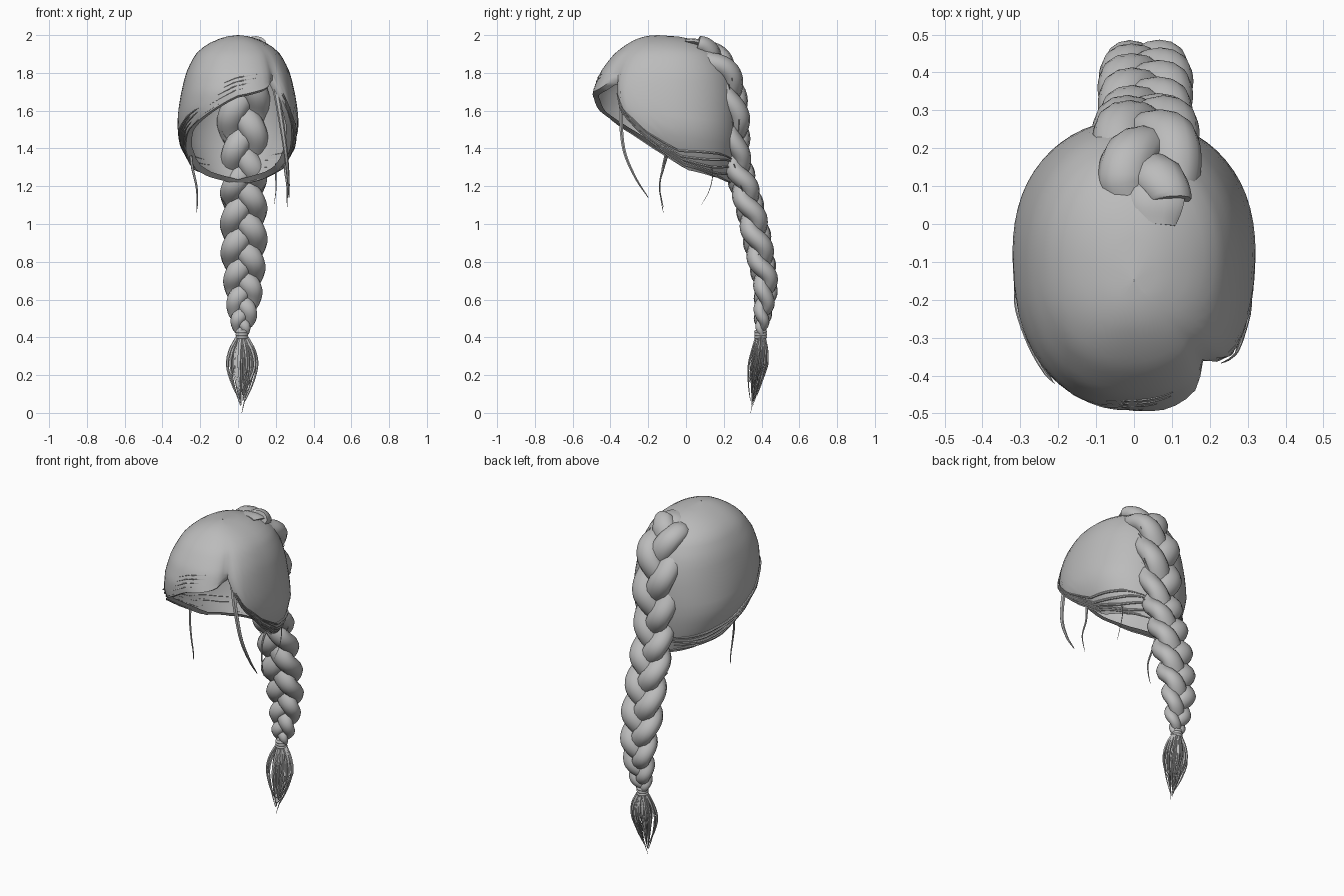
import bpy, bmesh, math, random
from mathutils import Vector

random.seed(4)
old = bpy.data.objects.get("Cube")
if old:
    bpy.data.objects.remove(old, do_unlink=True)

hair = bpy.data.materials.new("grey hair")
hair.use_nodes = True
hair.diffuse_color = (0.5, 0.5, 0.5, 1)
hair.node_tree.nodes["Principled BSDF"].inputs["Base Color"].default_value = (0.5, 0.5, 0.5, 1)


def finish(name, bm, angle=50):
    bmesh.ops.remove_doubles(bm, verts=bm.verts, dist=0.0004)
    mesh = bpy.data.meshes.new(name)
    bm.to_mesh(mesh)
    bm.free()
    mesh.materials.append(hair)
    ob = bpy.data.objects.new(name, mesh)
    bpy.context.collection.objects.link(ob)
    bpy.ops.object.select_all(action='DESELECT')
    ob.select_set(True)
    bpy.context.view_layer.objects.active = ob
    bpy.ops.object.shade_smooth_by_angle(angle=math.radians(angle))


def lookup(table, key):
    """Linear interpolation of the values that follow each key."""
    if key <= table[0][0]:
        return table[0][1:]
    for a, b in zip(table, table[1:]):
        if key <= b[0]:
            f = (key - a[0]) / (b[0] - a[0])
            return [p + (q - p) * f for p, q in zip(a[1:], b[1:])]
    return table[-1][1:]


def spline(points, steps):
    """Smooth path through the points."""
    p = [Vector(q) for q in points]
    p = [2 * p[0] - p[1]] + p + [2 * p[-1] - p[-2]]
    out = []
    for i in range(1, len(p) - 2):
        a, b, c, d = p[i - 1:i + 3]
        for k in range(steps):
            t = k / steps
            out.append(0.5 * (2 * b + (c - a) * t + (2 * a - 5 * b + 4 * c - d) * t * t
                              + (3 * b - a - 3 * c + d) * t ** 3))
    return out + [p[-2]]


def skin(bm, rings, caps=True):
    """Join closed rings of points with quads."""
    loops = [[bm.verts.new(p) for p in ring] for ring in rings]
    n = len(loops[0])
    for a, b in zip(loops, loops[1:]):
        for i in range(n):
            j = (i + 1) % n
            bm.faces.new((a[i], b[i], b[j], a[j]))
    if caps:
        bm.faces.new(loops[0])
        bm.faces.new(loops[-1][::-1])


def tube(bm, pts, radius, sides=6, flat=1.0):
    """Sweep an oval along pts; radius is a function of 0..1."""
    rings, last = [], len(pts) - 1
    for i, p in enumerate(pts):
        t = (pts[min(i + 1, last)] - pts[max(i - 1, 0)]).normalized()
        n = Vector((1, 0, 0)).cross(t)
        n = n.normalized() if n.length > 0.05 else Vector((0, 0, 1))
        s = t.cross(n)
        r = radius(i / last)
        turns = [math.tau * k / sides for k in range(sides)]
        rings.append([p + s * r * math.cos(u) + n * r * flat * math.sin(u) for u in turns])
    skin(bm, rings)


# Cap: depth below crown -> half width, front, back
TOP = 2.0
SECTIONS = [(0, 0, -.15, -.15), (.02, .1, -.26, .03), (.05, .165, -.315, .1),
            (.1, .225, -.38, .18), (.2, .275, -.455, .24), (.3, .3, -.49, .265),
            (.4, .317, -.485, .275), (.5, .322, -.43, .278), (.6, .29, -.35, .27),
            (.7, .235, -.25, .25), (.8, .12, -.08, .23)]
SECTIONS = [(math.sqrt(s[0]),) + s[1:] for s in SECTIONS]
# Hairline height around the head, in degrees from the model's left
RIM = [(-90, 1.68), (-62, 1.72), (-49, 1.775), (-41, 1.67), (-33, 1.55), (-20, 1.41),
       (0, 1.285), (30, 1.25), (60, 1.23), (90, 1.21), (120, 1.23), (150, 1.25),
       (180, 1.29), (200, 1.4), (215, 1.48), (230, 1.54), (250, 1.61), (270, 1.68)]


def rounded(v, power):
    return math.copysign(abs(v) ** power, v)


def cap_point(deg, t, lift=0.0):
    deg = (deg + 90) % 360 - 90
    z = TOP - (TOP - lookup(RIM, deg)[0]) * t ** 1.6
    w, front, back = lookup(SECTIONS, math.sqrt(max(0, TOP - z)))
    mid, half = (front + back) / 2, (back - front) / 2
    # groove at the parting, with a fuller fringe beside it
    k = 1 - 0.1 * math.exp(-((deg + 47) / 7) ** 2) * t ** 3
    k += 0.02 * math.exp(-((deg + 78) / 16) ** 2) * t ** 6
    a = math.radians(deg)
    power = 0.86 if a < 0 or a > math.pi else 0.93
    x, y = rounded(math.cos(a), power), rounded(math.sin(a), power)
    return Vector(((w * k + lift) * x, mid + (half * k + lift) * y, z))


bm = bmesh.new()
SEG, ROWS = 60, 18
rings = [[cap_point(i * 360 / SEG, max(r, 0.01) / ROWS) for i in range(SEG)]
         for r in range(ROWS + 1)]
centre = Vector((0, -0.08, 1.55))
rings.append([p + (centre - p).normalized() * 0.035 for p in rings[-1]])
skin(bm, rings, caps=False)
finish("hair_cap", bm)

# Fine locks lying along the hairline, denser at the sides than on the fringe
bm = bmesh.new()
for row in range(5):
    t = 0.99 - row * 0.022
    for start, end in ((-42, 82), (98, 235)):
        start += random.uniform(0, 14)
        end -= random.uniform(0, 14)
        pts = [cap_point(start + (end - start) * i / 40, t - 0.012 * math.sin(i / 7 + row), 0.005)
               for i in range(41)]
        tube(bm, pts, lambda u: 0.001 + 0.006 * math.sin(math.pi * u) ** 0.5, 6)
for row in range(5):
    start = random.uniform(205, 265)
    pts = [cap_point(start + 1.6 * i, 0.98 - row * 0.045, 0.0) for i in range(20)]
    tube(bm, pts, lambda u: 0.001 + 0.002 * math.sin(math.pi * u), 4)
finish("hairline_locks", bm)

# Braid: three strands woven around one path
path = spline([(.05, .05, 1.935), (.04, .13, 1.885), (.035, .2, 1.8), (.03, .24, 1.65),
               (.03, .255, 1.5), (.03, .265, 1.37), (.03, .3, 1.22), (.03, .335, 1.1),
               (.03, .37, .95), (.03, .4, .8), (.03, .422, .67), (.025, .41, .55),
               (.02, .395, .42)], 14)
# position -> half width, length of one weave relative to the width
WEAVE = [(0, .105, 4.6), (.06, .135, 4.8), (.3, .138, 4.8), (.43, .118, 4.7), (.48, .12, 4.2),
         (.7, .122, 4.1), (.85, .1, 4.1), (.95, .072, 4.1), (1, .035, 4.1)]
last = len(path) - 1
for number, name in enumerate(("left", "middle", "right")):
    bm = bmesh.new()
    phase = number * math.tau / 3
    pts = []
    for i, p in enumerate(path):
        step = path[min(i + 1, last)] - path[max(i - 1, 0)]
        width, pitch = lookup(WEAVE, i / last)
        normal = Vector((1, 0, 0)).cross(step).normalized()
        pts.append(p + Vector((width * 0.52 * math.sin(phase), 0, 0))
                   - normal * width * 0.23 * math.sin(2 * phase))
        phase += math.tau * step.length / 2 / (width * pitch)
    tube(bm, pts, lambda u: lookup(WEAVE, u)[0] * 0.52, 12, 0.8)
    finish("braid_strand_" + name, bm)

# Flat lock that starts the braid at the crown
bm = bmesh.new()
tube(bm, spline([(.055, .0, 1.968), (.06, .06, 1.962), (.06, .12, 1.93), (.05, .18, 1.86)], 6),
     lambda u: 0.055 + 0.02 * math.sin(math.pi * u), 10, 0.25)
finish("crown_lock", bm)

# Stray hairs on the braid
bm = bmesh.new()
for i in range(24):
    k = random.randrange(12, last - 22)
    w = lookup(WEAVE, k / last)[0]
    off = Vector((random.choice((-1, 1)) * w * random.uniform(.75, 1), random.uniform(-.03, .04), 0))
    pts = [path[k + j] + off * (1 - 0.05 * j) for j in range(0, 12, 2)]
    tube(bm, pts, lambda u: 0.0025 * (1.1 - u), 4)
finish("braid_stray_hairs", bm)

# Hair tie
bm = bmesh.new()
turns = [math.tau * k / 24 for k in range(25)]
for z in (.4, .415, .43):
    rings = [[(.02 + (.026 + .008 * math.cos(v)) * math.cos(u),
               .395 + (.026 + .008 * math.cos(v)) * math.sin(u),
               z + .009 * math.sin(v)) for v in turns[:24:3]] for u in turns]
    skin(bm, rings, caps=False)
finish("hair_tie", bm)

# Tuft below the tie, made of separate ragged locks
bm = bmesh.new()
for i in range(52):
    a = i * 2.4
    r = random.uniform(.35, 1.05)
    x, y = math.cos(a) * r, math.sin(a) * r
    tip = random.uniform(.03, .19) if i else 0.0
    pts = spline([(.02 + .02 * x, .395 + .02 * y, .41), (.02 + .065 * x, .392 + .042 * y, .33),
                  (.02 + .08 * x, .383 + .052 * y, .25),
                  (.02 + .055 * x, .368 + .037 * y, .13 + tip / 3),
                  (.02 + .25 * x * tip, .342 + .2 * tip * (1 + y), tip)], 5)
    tube(bm, pts, lambda u: 0.001 + 0.009 * (1 - u) ** 0.7, 5, 0.7)
finish("braid_tuft", bm)

# Loose locks hanging from the hairline
LOOSE = {
    "front_loose_lock": (0.017, [(.19, -.33, 1.76), (.22, -.345, 1.6), (.25, -.33, 1.4),
                                 (.265, -.27, 1.25), (.27, -.2, 1.14)]),
    "right_loose_lock": (0.008, [(-.25, -.11, 1.36), (-.24, -.125, 1.29), (-.22, -.14, 1.2),
                                 (-.215, -.13, 1.12), (-.22, -.12, 1.06)]),
    "left_loose_lock": (0.008, [(.26, -.1, 1.36), (.25, -.12, 1.29), (.26, -.14, 1.2),
                                (.26, -.12, 1.09)]),
    "nape_loose_lock": (0.004, [(.2, .13, 1.32), (.2, .14, 1.25), (.2, .12, 1.17),
                                (.19, .08, 1.1)]),
}
for name, (size, points) in LOOSE.items():
    bm = bmesh.new()
    tube(bm, spline(points, 8), lambda u: size * (1.04 - u) ** 0.6, 6, 0.8)
    finish(name, bm)
